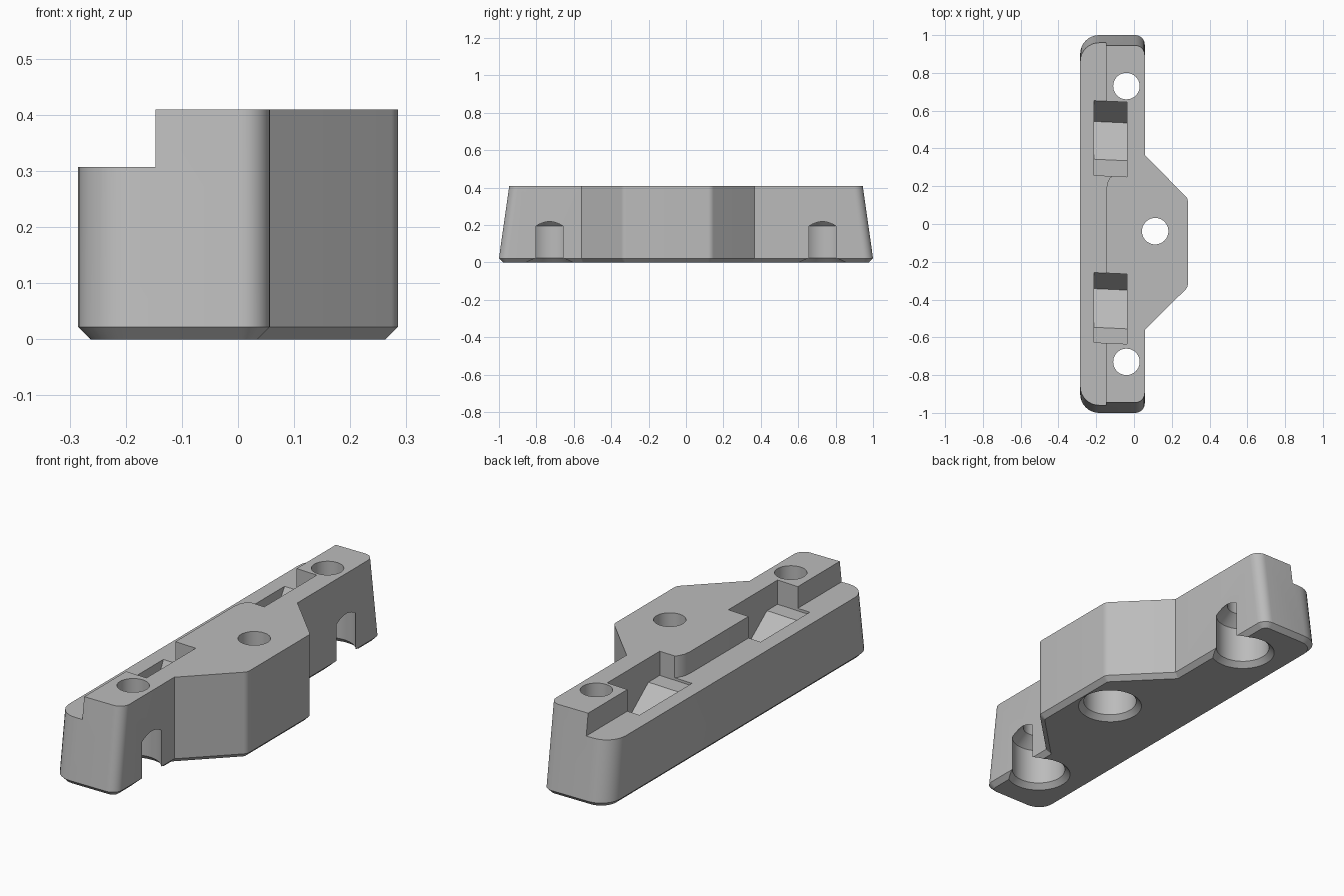
import bpy, bmesh, math
from mathutils import Vector

cube = bpy.data.objects.get("Cube")
if cube:
    bpy.data.objects.remove(cube)

mat = bpy.data.materials.new("plain grey")
grey = (0.5, 0.5, 0.5, 1)
mat.use_nodes = True
mat.diffuse_color = grey
mat.node_tree.nodes["Principled BSDF"].inputs["Base Color"].default_value = grey

H, LIP, LEDGE = 0.41, 0.022, 0.307


def loft(name, rings):
    """Solid through matching rings of points, capped at both ends."""
    bm = bmesh.new()
    vs = [[bm.verts.new(p) for p in ring] for ring in rings]
    for a, b in zip(vs, vs[1:]):
        for i in range(len(a)):
            j = (i + 1) % len(a)
            bm.faces.new((a[i], a[j], b[j], b[i]))
    bm.faces.new(vs[0][::-1])
    bm.faces.new(vs[-1])
    bmesh.ops.recalc_face_normals(bm, faces=bm.faces)
    mesh = bpy.data.meshes.new(name)
    bm.to_mesh(mesh)
    bm.free()
    ob = bpy.data.objects.new(name, mesh)
    bpy.context.collection.objects.link(ob)
    return ob


def outline(corners, z, inset=0, steps=8):
    """Polygon with filleted corners, moved inward by inset."""
    pts = []
    n = len(corners)
    for i, (x, y, r) in enumerate(corners):
        p = Vector((x, y))
        d1 = (p - Vector(corners[i - 1][:2])).normalized()
        d2 = (Vector(corners[(i + 1) % n][:2]) - p).normalized()
        n1, n2 = Vector((-d1.y, d1.x)), Vector((-d2.y, d2.x))
        p = p + (n1 + n2) * inset / (1 + n1.dot(n2))
        if r == 0:
            pts.append((p.x, p.y, z))
            continue
        r = max(r - inset, 0.01)
        turn = d1.angle(d2)
        start = p - d1 * r * math.tan(turn / 2)
        centre = start + n1 * r
        a0 = math.atan2(-n1.y, -n1.x)
        for k in range(steps + 1):
            a = a0 + turn * k / steps
            pts.append((centre.x + r * math.cos(a), centre.y + r * math.sin(a), z))
    return pts


def body_corners(end):
    return [(-0.285, -end, 0.1), (0.057, -end, 0.05), (0.057, -0.56, 0),
            (0.285, -0.335, 0.04), (0.285, 0.135, 0.04), (0.057, 0.365, 0),
            (0.057, end, 0.05), (-0.285, end, 0.1)]


# Body with chamfered foot and tapered ends
body = loft("mounting_block", [outline(body_corners(1), 0, LIP),
                               outline(body_corners(1), LIP),
                               outline(body_corners(0.945), H)])
cutters = []

# Long ledge, with a rounded lead-in at the middle section
ledge = [(-0.5, -1.2), (-0.147, -1.2), (-0.147, 0.18), (-0.142, 0.215),
         (-0.128, 0.243), (-0.11, 0.26), (-0.11, 0.3), (-0.147, 0.3),
         (-0.147, 1.2), (-0.5, 1.2)]
cutters.append(loft("ledge_cutter", [[(x, y, z) for x, y in ledge] for z in (LEDGE, 0.6)]))

# Two pockets with a sloping floor and a steep end wall
for y0, y1, y2, y3 in ((0.255, 0.34, 0.54, 0.65), (-0.63, -0.55, -0.345, -0.26)):
    profile = [(y0, 0.6), (y0, 0.295), (y1, 0.295), (y2, 0.14), (y3, LEDGE), (y3, 0.6)]
    cutters.append(loft("pocket_cutter", [
        [(x, y + skew, z) for y, z in profile]
        for x, skew in ((-0.212, 0.003), (-0.037, -0.005))]))

# Screw holes: flared mouth, wide bore, cone, narrow shaft
bore = [(0.155, -0.01), (0.121, LIP + 0.002), (0.121, 0.195), (0.07, 0.245), (0.07, 0.6)]
for cx, cy in ((-0.04, -0.73), (-0.04, 0.73), (0.112, -0.038)):
    cutters.append(loft("screw_hole_cutter", [
        [(cx + r * math.cos(a * math.tau / 48), cy + r * math.sin(a * math.tau / 48), z)
         for a in range(48)] for r, z in bore]))

# Cut everything and keep the finished mesh
for c in cutters:
    c.hide_render = True
    mod = body.modifiers.new(c.name, 'BOOLEAN')
    mod.operation = 'DIFFERENCE'
    mod.solver = 'EXACT'
    mod.object = c
dg = bpy.context.evaluated_depsgraph_get()
mesh = bpy.data.meshes.new_from_object(body.evaluated_get(dg))
body.modifiers.clear()
body.data = mesh
for c in cutters:
    bpy.data.objects.remove(c)
mesh.materials.clear()
mesh.materials.append(mat)

bpy.ops.object.select_all(action='DESELECT')
body.select_set(True)
bpy.context.view_layer.objects.active = body
bpy.ops.object.shade_smooth_by_angle(angle=math.radians(25))
